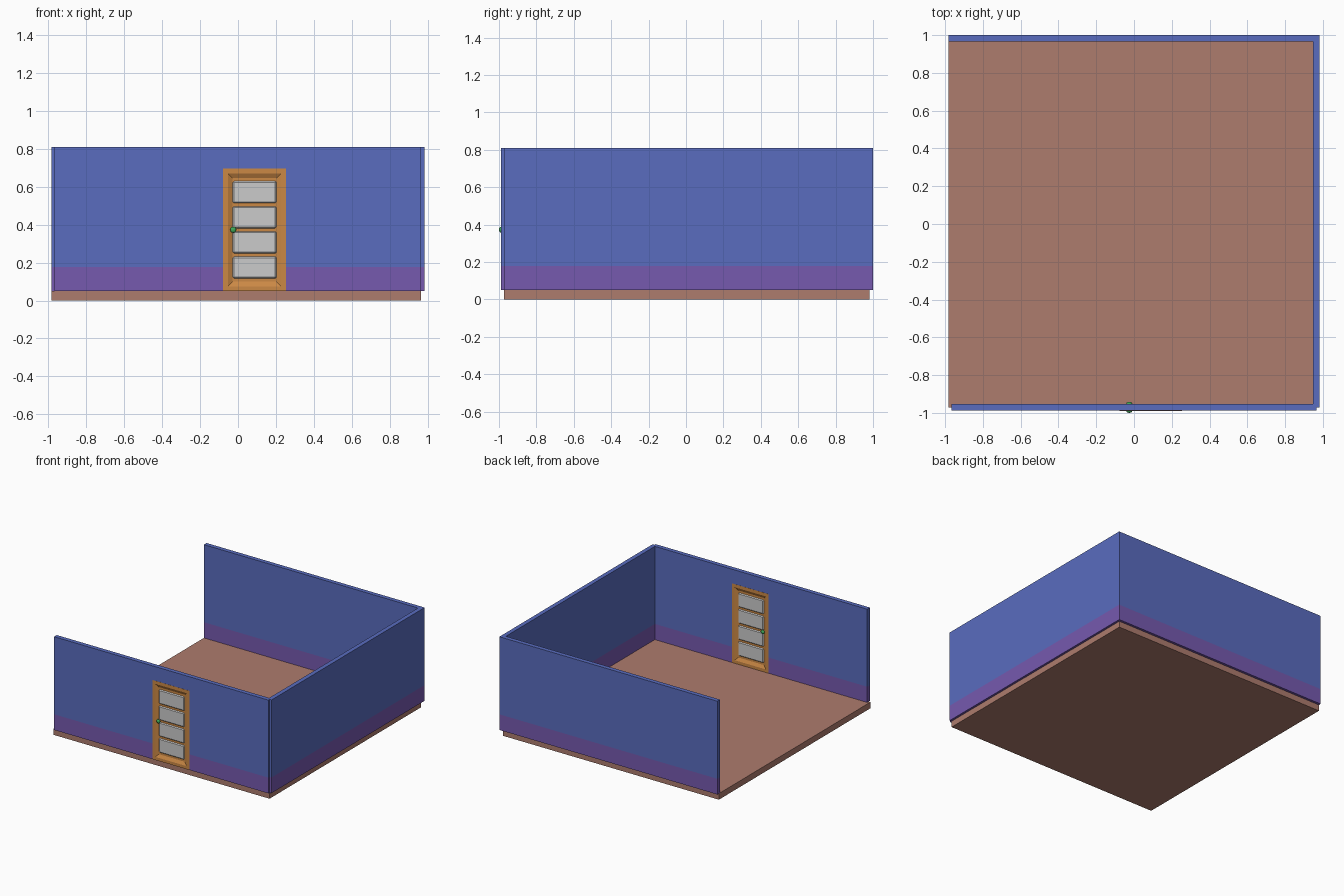
import bpy, bmesh, math

if "Cube" in bpy.data.objects:
    bpy.data.objects.remove(bpy.data.objects["Cube"])


def material(name, rgb):
    m = bpy.data.materials.new(name)
    m.diffuse_color = (*rgb, 1)
    m.use_nodes = True
    m.node_tree.nodes["Principled BSDF"].inputs["Base Color"].default_value = m.diffuse_color
    return m


BLUE = material("wall_blue", (0.10, 0.15, 0.52))
PURPLE = material("wall_purple", (0.18, 0.10, 0.43))
BROWN = material("floor_brown", (0.42, 0.20, 0.155))
ORANGE = material("door_wood", (0.60, 0.25, 0.06))
GREEN = material("knob_green", (0.05, 0.40, 0.10))


def finish(name, bm, mat=None):
    bmesh.ops.recalc_face_normals(bm, faces=bm.faces)
    mesh = bpy.data.meshes.new(name)
    bm.to_mesh(mesh)
    bm.free()
    ob = bpy.data.objects.new(name, mesh)
    bpy.context.collection.objects.link(ob)
    if mat:
        mesh.materials.append(mat)
    return ob


def box(name, x, y, z, mat=None, bevel=0):
    bm = bmesh.new()
    bmesh.ops.create_cube(bm, size=1)
    for v in bm.verts:
        v.co = [(r[0] + r[1]) / 2 + c * (r[1] - r[0]) for c, r in zip(v.co, (x, y, z))]
    ob = finish(name, bm, mat)
    if bevel:
        b = ob.modifiers.new("bevel", 'BEVEL')
        b.width, b.segments = bevel, 1
    return ob


FLOOR, BAND, TOP = 0.05, 0.178, 0.81


def wall(name, x, y):
    box(name + "_lower", x, y, (FLOOR, BAND), PURPLE)
    box(name + "_upper", x, y, (BAND, TOP), BLUE)


# Floor slab
box("floor", (-0.983, 0.965), (-0.972, 0.98), (0, FLOOR), BROWN)

# Back and right walls
wall("back_wall", (-0.983, 0.948), (0.965, 1.0))
wall("right_wall", (0.948, 0.983), (-0.972, 1.0))

# Front wall around the door opening
FY = (-0.988, -0.953)
MID = sum(FY) / 2
DX, DTOP = (-0.078, 0.253), 0.695
wall("front_wall_left", (-0.967, DX[0]), FY)
wall("front_wall_right", (DX[1], 0.966), FY)
box("front_wall_lintel", DX, FY, (DTOP, TOP), BLUE)

# Door: nested rectangles form a flat frame, sloping in to a recessed slab, on both sides
bm = bmesh.new()
outers = []
for side in (-1, 1):
    rings = []
    for inset, half in ((0, 0.0185), (0.025, 0.0185), (0.049, 0.006)):
        x0, x1 = DX[0] + inset, DX[1] - inset
        z0, z1 = FLOOR + inset, DTOP - inset
        rings.append([bm.verts.new((x, MID + side * half, z))
                      for x, z in ((x0, z0), (x1, z0), (x1, z1), (x0, z1))])
    for a, b in zip(rings, rings[1:]):
        for i in range(4):
            j = (i + 1) % 4
            bm.faces.new((a[i], a[j], b[j], b[i]))
    bm.faces.new(rings[-1])
    outers.append(rings[0])
for i in range(4):
    j = (i + 1) % 4
    bm.faces.new((outers[0][i], outers[0][j], outers[1][j], outers[1][i]))
finish("door", bm, ORANGE)

# Four grey panels running through the door slab
for i in range(4):
    z = 0.116 + i * 0.1325
    box(f"door_panel_{i + 1}", (-0.028, 0.203), (MID - 0.013, MID + 0.013),
        (z, z + 0.116), bevel=0.007)

# Round knob with a short stem on each side
for side, label in ((-1, "outer"), (1, "inner")):
    bpy.ops.mesh.primitive_uv_sphere_add(segments=24, ring_count=12, radius=0.016,
                                         location=(-0.025, MID + side * 0.0185, 0.373))
    knob = bpy.context.object
    knob.name = label + "_knob"
    knob.scale.y = 0.68
    knob.data.materials.append(GREEN)
    bpy.ops.object.shade_smooth()
bpy.ops.mesh.primitive_cylinder_add(vertices=16, radius=0.007, depth=0.036,
                                    location=(-0.025, MID, 0.373),
                                    rotation=(math.pi / 2, 0, 0))
stem = bpy.context.object
stem.name = "knob_stem"
stem.data.materials.append(GREEN)
bpy.ops.object.shade_smooth_by_angle()
